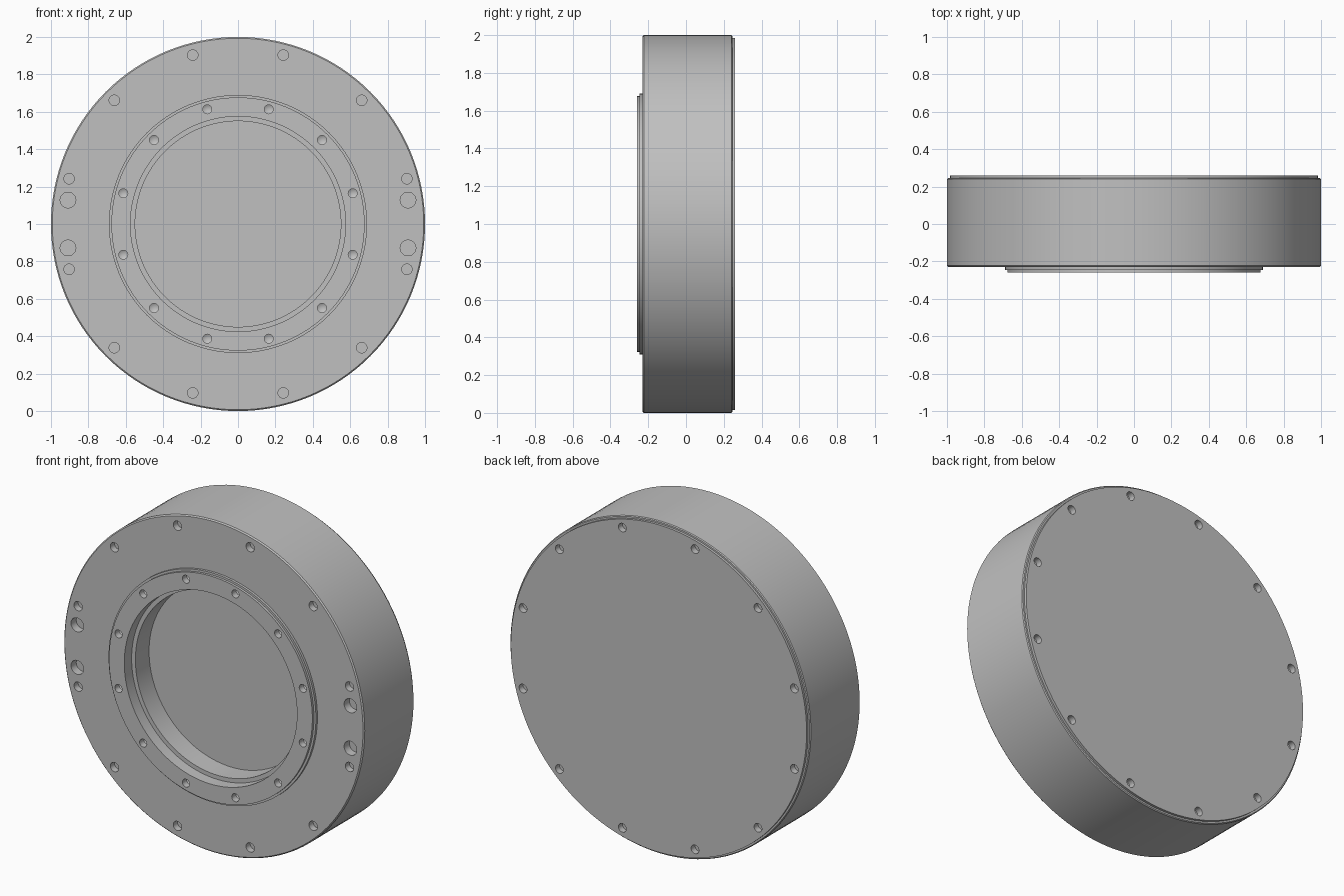
import bpy, bmesh, math
from mathutils import Vector

cube = bpy.data.objects.get("Cube")
if cube:
    bpy.data.objects.remove(cube, do_unlink=True)

grey = bpy.data.materials.new("metal grey")
grey.use_nodes = True
GREY = (0.53, 0.53, 0.53, 1)
grey.diffuse_color = GREY
grey.node_tree.nodes["Principled BSDF"].inputs["Base Color"].default_value = GREY

AXIS_Z = 1.0  # height of the disc's axis


def lathe(bm, profile, segments, centre=(0, 0)):
    """Revolve (radius, y) points around a y-parallel axis through (x, z) centre."""
    cx, cz = centre
    verts = [bm.verts.new((cx + r, y, cz)) for r, y in profile]
    edges = [bm.edges.new(pair) for pair in zip(verts, verts[1:])]
    bmesh.ops.spin(bm, geom=verts + edges, cent=(cx, 0, cz), axis=(0, 1, 0),
                   angle=math.tau, steps=segments)


def make_object(name, bm):
    bmesh.ops.remove_doubles(bm, verts=bm.verts[:], dist=1e-4)
    bmesh.ops.recalc_face_normals(bm, faces=bm.faces[:])
    mesh = bpy.data.meshes.new(name)
    bm.to_mesh(mesh)
    bm.free()
    mesh.materials.append(grey)
    obj = bpy.data.objects.new(name, mesh)
    obj.location.z = AXIS_Z
    bpy.context.collection.objects.link(obj)
    return obj


def turned_part(name, profile):
    bm = bmesh.new()
    lathe(bm, profile, 128)
    return make_object(name, bm)


def hole_cutter(name, radius, pitch_radius, angles, start, end, tip=0.0):
    """Drills along y, from start (outside) to end, with an optional conical tip."""
    bm = bmesh.new()
    for a in angles:
        a = math.radians(a)
        centre = (pitch_radius * math.cos(a), pitch_radius * math.sin(a))
        lathe(bm, [(0, start), (radius, start), (radius, end), (0, end + tip)], 24, centre)
    cutter = make_object(name, bm)
    cutter.hide_render = True
    return cutter


def drill(obj, cutters):
    for cutter in cutters:
        mod = obj.modifiers.new(cutter.name, 'BOOLEAN')
        mod.operation = 'DIFFERENCE'
        mod.solver = 'EXACT'
        mod.object = cutter
    graph = bpy.context.evaluated_depsgraph_get()
    mesh = bpy.data.meshes.new_from_object(obj.evaluated_get(graph))
    obj.modifiers.clear()
    obj.data = mesh


# Outer housing with slightly chamfered rims
housing = turned_part("housing", [
    (0.68, -0.23), (0.993, -0.23), (1.0, -0.223), (1.0, 0.24),
    (0.995, 0.245), (0.68, 0.245), (0.68, -0.23)])

# Stepped output ring with its recessed bore and floor
output_ring = turned_part("output_ring", [
    (0, -0.06), (0.55, -0.06), (0.55, -0.19), (0.575, -0.19), (0.575, -0.26),
    (0.677, -0.26), (0.677, -0.245), (0.69, -0.245), (0.69, -0.21), (0.66, -0.21),
    (0.66, 0.2), (0, 0.2)])

# Thin rear cover plate
rear_cover = turned_part("rear_cover", [
    (0, 0.24), (0.985, 0.24), (0.985, 0.26), (0, 0.26)])

# Bolt holes
twelve = [15 + 30 * i for i in range(12)]
pin_angles = [8, 172, 188, 352]
front_bolts = hole_cutter("front_bolt_cutter", 0.028, 0.935, twelve, -0.3, -0.19)
front_pins = hole_cutter("front_pin_cutter", 0.042, 0.918, pin_angles, -0.3, -0.18)
ring_bolts = hole_cutter("ring_bolt_cutter", 0.024, 0.635, twelve, -0.3, -0.22, 0.014)
rear_bolts = hole_cutter("rear_bolt_cutter", 0.026, 0.935, twelve, 0.3, 0.222)

drill(housing, [front_bolts, front_pins, rear_bolts])
drill(output_ring, [ring_bolts])
drill(rear_cover, [rear_bolts])

for cutter in (front_bolts, front_pins, ring_bolts, rear_bolts):
    bpy.data.objects.remove(cutter, do_unlink=True)

# Smooth walls, sharp rims
bpy.ops.object.select_all(action='DESELECT')
for part in (housing, output_ring, rear_cover):
    part.select_set(True)
    bpy.context.view_layer.objects.active = part
bpy.ops.object.shade_smooth_by_angle(angle=math.radians(30))
